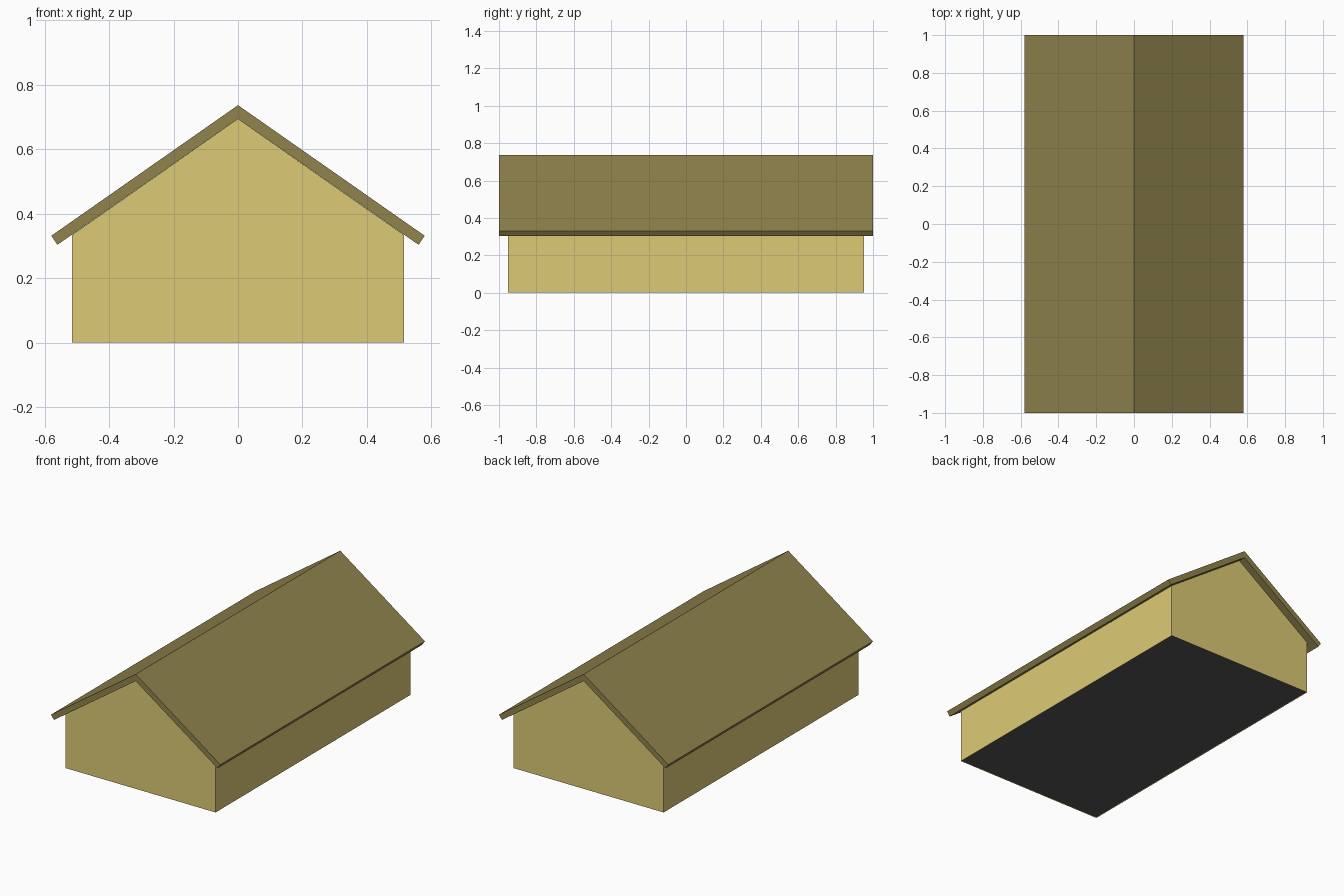
import bpy, bmesh

if "Cube" in bpy.data.objects:
    bpy.data.objects.remove(bpy.data.objects["Cube"])


def material(name, color):
    mat = bpy.data.materials.new(name)
    mat.diffuse_color = (*color, 1)
    mat.use_nodes = True
    mat.node_tree.nodes["Principled BSDF"].inputs["Base Color"].default_value = mat.diffuse_color
    return mat


def extrude_profile(name, profile, half_y, mat):
    """Extrude an x-z outline along y, centred on y = 0."""
    bm = bmesh.new()
    face = bm.faces.new([bm.verts.new((x, -half_y, z)) for x, z in profile])
    ext = bmesh.ops.extrude_face_region(bm, geom=[face])
    moved = [g for g in ext["geom"] if isinstance(g, bmesh.types.BMVert)]
    bmesh.ops.translate(bm, verts=moved, vec=(0, 2 * half_y, 0))
    bmesh.ops.recalc_face_normals(bm, faces=bm.faces)
    mesh = bpy.data.meshes.new(name)
    mesh.materials.append(mat)
    obj = bpy.data.objects.new(name, mesh)
    bpy.context.collection.objects.link(obj)
    return obj, bm


wall_mat = material("wall_yellow", (0.72, 0.59, 0.18))
roof_mat = material("roof_olive", (0.28, 0.23, 0.075))
floor_mat = material("floor_dark", (0.09, 0.09, 0.09))

# Walls: gabled body with a slightly recessed dark underside
walls, bm = extrude_profile(
    "walls",
    [(-0.514, 0), (0.514, 0), (0.514, 0.334), (0, 0.693), (-0.514, 0.334)],
    0.953, wall_mat)
walls.data.materials.append(floor_mat)
bm.normal_update()
bottom = [f for f in bm.faces if f.normal.z < -0.9]
bmesh.ops.inset_region(bm, faces=bottom, thickness=0.003)
bmesh.ops.inset_region(bm, faces=bottom, thickness=0.0005, depth=-0.004)
for f in bottom:
    f.material_index = 1
bm.to_mesh(walls.data)
bm.free()

# Roof: folded slab overhanging the walls on all sides
roof, bm = extrude_profile(
    "roof",
    [(0, 0.736), (-0.579, 0.331), (-0.560, 0.303), (0, 0.693),
     (0.560, 0.303), (0.579, 0.331)],
    1.0, roof_mat)
bm.to_mesh(roof.data)
bm.free()
